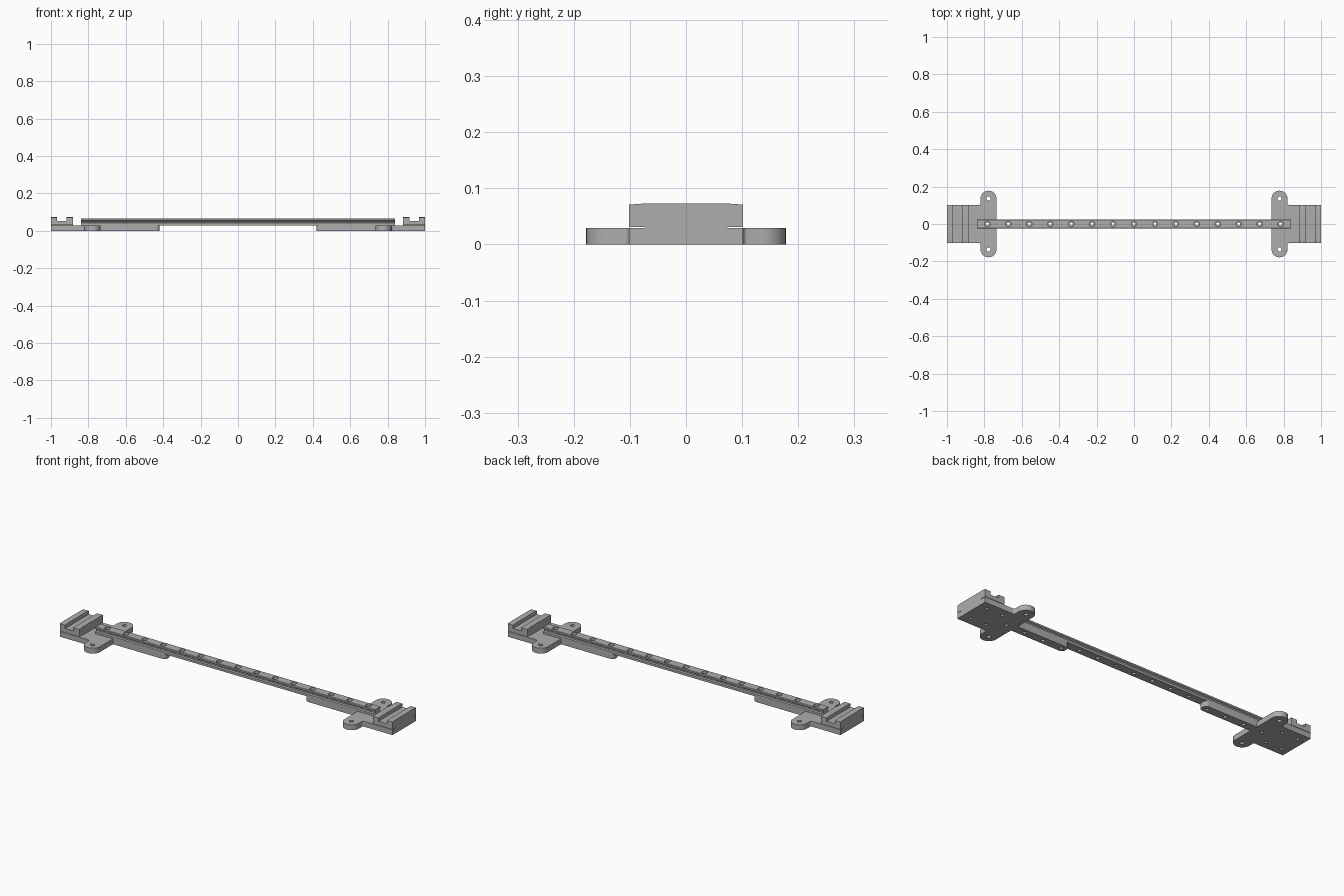
import bpy, bmesh, math
from mathutils import Matrix

if "Cube" in bpy.data.objects:
    bpy.data.objects.remove(bpy.data.objects["Cube"], do_unlink=True)

grey = bpy.data.materials.new("plain grey")
grey.use_nodes = True
grey.diffuse_color = (0.42, 0.42, 0.42, 1)
grey.node_tree.nodes["Principled BSDF"].inputs["Base Color"].default_value = (0.42, 0.42, 0.42, 1)

PLATE = 0.029          # base plate thickness
TOP = 0.065            # top of rail
HOLES = [(i - 7) * 0.112 for i in range(15)]


def finish(bm, name):
    """Turn a bmesh into a named grey object."""
    bmesh.ops.recalc_face_normals(bm, faces=bm.faces)
    mesh = bpy.data.meshes.new(name)
    bm.to_mesh(mesh)
    bm.free()
    mesh.materials.append(grey)
    obj = bpy.data.objects.new(name, mesh)
    bpy.context.collection.objects.link(obj)
    return obj


def prism(name, points, start, step):
    """Extrude a closed 3D outline along a vector."""
    bm = bmesh.new()
    face = bm.faces.new([bm.verts.new(p) for p in points])
    ext = bmesh.ops.extrude_face_region(bm, geom=[face])
    bmesh.ops.translate(bm, vec=step, verts=[v for v in ext["geom"] if isinstance(v, bmesh.types.BMVert)])
    bmesh.ops.translate(bm, vec=start, verts=bm.verts)
    return finish(bm, name)


def arc(cx, cy, r, a0, a1, n=8):
    """Points along an arc, angles in degrees."""
    angles = [math.radians(a0 + (a1 - a0) * i / n) for i in range(n + 1)]
    return [(cx + r * math.cos(a), cy + r * math.sin(a)) for a in angles]


def cut(obj, cylinders=(), boxes=()):
    """Drill (x, y, z0, z1, radius) holes and (centre, size) slots."""
    bm = bmesh.new()
    for x, y, z0, z1, r in cylinders:
        bmesh.ops.create_cone(bm, cap_ends=True, segments=20, radius1=r, radius2=r, depth=z1 - z0,
                              matrix=Matrix.Translation((x, y, (z0 + z1) / 2)))
    for centre, size in boxes:
        bmesh.ops.create_cube(bm, size=1, matrix=Matrix.Translation(centre) @ Matrix.Diagonal((*size, 1)))
    cutter = finish(bm, "cutter")
    cutter.hide_render = True
    mod = obj.modifiers.new("cuts", "BOOLEAN")
    mod.operation, mod.solver, mod.object = "DIFFERENCE", "EXACT", cutter
    graph = bpy.context.evaluated_depsgraph_get()
    mesh = bpy.data.meshes.new_from_object(obj.evaluated_get(graph))
    obj.modifiers.clear()
    obj.data = mesh
    bpy.data.objects.remove(cutter, do_unlink=True)


def smooth(obj):
    bpy.ops.object.select_all(action="DESELECT")
    obj.select_set(True)
    bpy.context.view_layer.objects.active = obj
    bpy.ops.object.shade_smooth_by_angle(angle=math.radians(30))


# Slide rail with grooved sides and counterbored screw holes
half = [(0.024, PLATE), (0.024, 0.041), (0.018, 0.045), (0.018, 0.051),
        (0.024, 0.055), (0.024, 0.063), (0.022, TOP)]
section = half + [(-y, z) for y, z in reversed(half)]
rail = prism("slide_rail", [(0, y, z) for y, z in section], (-0.84, 0, 0), (1.68, 0, 0))
cut(rail, [(x, 0, 0, 0.1, 0.009) for x in HOLES])
cut(rail, [(x, 0, 0.043, 0.1, 0.015) for x in HOLES])
smooth(rail)

for side, label in ((-1, "right"), (1, "left")):
    # Base plate: end pad, two rounded ears and a tongue under the rail
    edge = [(1.0, 0.102)] + arc(0.829, 0.110, 0.008, 270, 180, 4)
    edge += arc(0.778, 0.135, 0.043, 0, 180, 18)
    edge += [(0.735, 0.024)] + arc(0.438, 0.006, 0.018, 90, 180)
    outline = edge + [(x, -y) for x, y in reversed(edge)]
    plate = prism(label + "_base_plate", [(side * x, y, 0) for x, y in outline], (0, 0, 0), (0, 0, PLATE))
    holes = [(side * 0.778, y, -0.1, 0.1, 0.011) for y in (-0.137, 0.137)]
    holes += [(x, 0, -0.1, 0.1, 0.009) for x in HOLES if x * side > 0.44]
    holes += [(side * x, y, -0.1, 0.02, 0.008) for x in (0.86, 0.955) for y in (-0.06, 0.06)]
    cut(plate, holes)
    smooth(plate)

    # Channelled end block, its top easing down slightly towards both ends
    profile = [(1.0, PLATE), (1.0, 0.073), (0.968, 0.073), (0.968, 0.053),
               (0.917, 0.053), (0.917, 0.073), (0.882, 0.073), (0.882, PLATE)]
    bm = bmesh.new()
    rings = []
    for y, drop in ((-0.102, 0.002), (-0.075, 0), (0.075, 0), (0.102, 0.002)):
        rings.append([bm.verts.new((side * x, y, z - (drop if z > 0.06 else 0))) for x, z in profile])
    for a, b in zip(rings, rings[1:]):
        for i in range(len(a)):
            j = (i + 1) % len(a)
            bm.faces.new((a[i], a[j], b[j], b[i]))
    bm.faces.new(rings[0])
    bm.faces.new(rings[-1])
    block = finish(bm, label + "_end_block")
    # Thin slits between block and plate at the corners
    cut(block, boxes=[((side * 0.94, y, PLATE), (0.2, 0.03, 0.004)) for y in (-0.088, 0.088)])
